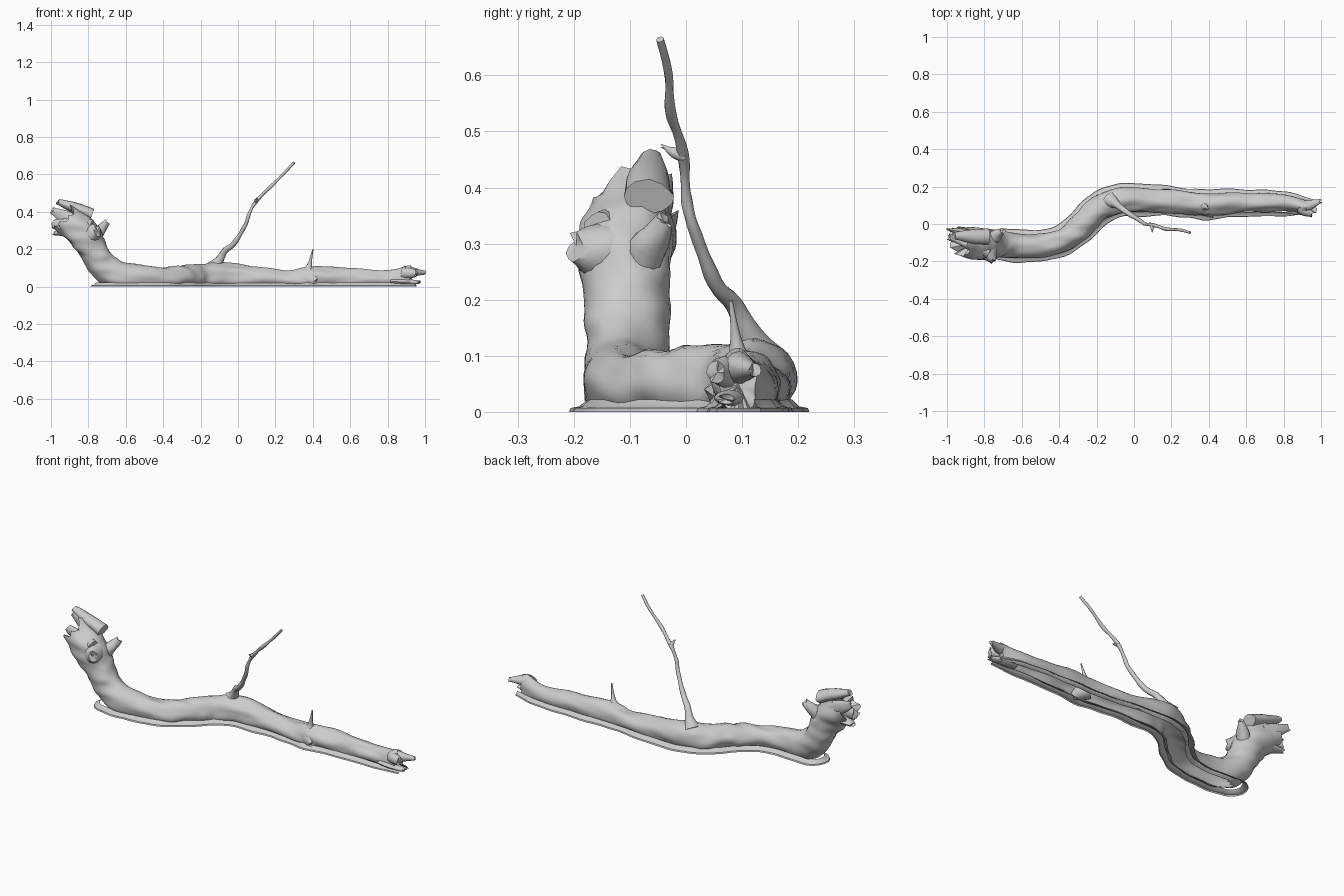
import bpy, bmesh, math, random
from mathutils import Vector, noise

if "Cube" in bpy.data.objects:
    bpy.data.objects.remove(bpy.data.objects["Cube"])

random.seed(4)
FLOOR = 0.006


def spline(pts, sub):
    """Catmull-Rom samples of (x, y, z, half width, half height) points."""
    out = []
    n = len(pts)
    for i in range(n - 1):
        quad = (pts[max(i - 1, 0)], pts[i], pts[i + 1], pts[min(i + 2, n - 1)])
        for s in range(sub):
            t = s / sub
            out.append([0.5 * (2 * q + (r - p) * t + (2 * p - 5 * q + 4 * r - w) * t * t
                               + (3 * q - p - 3 * r + w) * t ** 3) for p, q, r, w in zip(*quad)])
    out.append(list(pts[-1]))
    return out


def frames(samples):
    """Centre, tangent, side and up vectors for each sample."""
    cs = [Vector(s[:3]) for s in samples]
    res = []
    for i, c in enumerate(cs):
        t = (cs[min(i + 1, len(cs) - 1)] - cs[max(i - 1, 0)]).normalized()
        side = t.cross(Vector((0, 0, 1)) if abs(t.z) < 0.98 else Vector((0, 1, 0))).normalized()
        res.append((c, t, side, side.cross(t)))
    return res


def finish(name, bm):
    bmesh.ops.recalc_face_normals(bm, faces=bm.faces)
    me = bpy.data.meshes.new(name)
    bm.to_mesh(me)
    bm.free()
    ob = bpy.data.objects.new(name, me)
    bpy.context.collection.objects.link(ob)
    bpy.ops.object.select_all(action='DESELECT')
    ob.select_set(True)
    bpy.context.view_layer.objects.active = ob
    bpy.ops.object.shade_smooth_by_angle(angle=math.radians(50))


def tube(name, pts, sides=10, sub=4, rough=0.002, jag=(0, 0), hollow=0, grounded=False):
    """Gnarled tube along a path, with splintered (jag) ends and a recessed start (hollow)."""
    samples = spline(pts, sub)
    fr = frames(samples)
    last = len(samples) - 1
    bm = bmesh.new()
    rings = []
    for i, (s, (c, t, side, up)) in enumerate(zip(samples, fr)):
        ring = []
        for k in range(sides):
            a = 2 * math.pi * k / sides
            p = c + side * math.cos(a) * s[3] + up * math.sin(a) * s[4]
            p += (p - c).normalized() * noise.noise((p.x * 7, p.y * 22, p.z * 22)) * rough
            if i == 0:
                p -= t * random.uniform(-0.4, 1) * jag[0]
            if i == last:
                p += t * random.uniform(-0.4, 1) * jag[1]
            p.z = max(p.z, FLOOR)
            ring.append(bm.verts.new(p))
        rings.append(ring)
    for r0, r1 in zip(rings, rings[1:]):
        for k in range(sides):
            j = (k + 1) % sides
            bm.faces.new((r0[k], r0[j], r1[j], r1[k]))
    for ring, centre in ((rings[0], fr[0][0] + fr[0][1] * hollow), (rings[-1], fr[-1][0])):
        tip = bm.verts.new(centre)
        for k in range(sides):
            bm.faces.new((ring[k], ring[(k + 1) % sides], tip))
    if grounded:  # the log is open where it rests on the ground
        flat = [f for f in bm.faces if all(v.co.z < FLOOR + 1e-5 for v in f.verts)]
        bmesh.ops.delete(bm, geom=flat, context='FACES')
    finish(name, bm)


def stub(name, start, end, w, h):
    """Tapered splinter or knot between two points."""
    a, b = Vector(start), Vector(end)
    pts = [(*a.lerp(b, t), w * (1 - 0.6 * t * t), h * (1 - 0.5 * t * t)) for t in (0, 0.5, 1)]
    tube(name, pts, sides=12, rough=0.01, jag=(0, 0.012))


# Main log: raised part as (x, y, z, radius), resting part as (x, y, top, half width)
raised = [(-0.91, -0.095, 0.35, 0.077), (-0.83, -0.11, 0.285, 0.085),
          (-0.775, -0.105, 0.2, 0.074), (-0.725, -0.105, 0.115, 0.072)]
resting = [(-0.64, -0.115, 0.134, 0.068), (-0.52, -0.115, 0.118, 0.062),
           (-0.4, -0.095, 0.104, 0.062), (-0.3, -0.03, 0.11, 0.064),
           (-0.2, 0.07, 0.12, 0.066), (-0.1, 0.12, 0.132, 0.068),
           (0.02, 0.13, 0.115, 0.066), (0.25, 0.117, 0.09, 0.057),
           (0.39, 0.105, 0.104, 0.06), (0.6, 0.115, 0.1, 0.05),
           (0.8, 0.108, 0.088, 0.044), (0.92, 0.095, 0.108, 0.034)]
log = [(x, y, z, r, r * 1.04) for x, y, z, r in raised]
log += [(x, y, 0.44 * top, w, 0.56 * top) for x, y, top, w in resting]
tube("log", log, sides=28, sub=7, rough=0.012, jag=(0.045, 0.015), hollow=0.06, grounded=True)

# Splinters and knots at the raised broken end
stub("upper_splinter", (-0.78, -0.065, 0.385), (-0.96, -0.065, 0.452), 0.046, 0.028)
stub("front_splinter", (-0.78, -0.155, 0.31), (-0.985, -0.07, 0.335), 0.03, 0.052)
stub("rear_splinter", (-0.86, -0.05, 0.34), (-0.99, -0.03, 0.405), 0.022, 0.04)
stub("lower_splinter", (-0.86, -0.1, 0.29), (-0.98, -0.06, 0.285), 0.05, 0.025)
stub("raised_end_knot", (-0.8, -0.12, 0.28), (-0.755, -0.195, 0.293), 0.06, 0.058)
stub("rear_stub", (-0.76, -0.08, 0.27), (-0.705, -0.04, 0.34), 0.035, 0.035)

# Knots and prongs along the log and at its tip
stub("side_knot", (0.37, 0.1, 0.05), (0.42, 0.05, 0.028), 0.05, 0.042)
stub("tip_prong", (0.89, 0.09, 0.078), (0.995, 0.12, 0.075), 0.03, 0.028)
stub("tip_knot", (0.88, 0.085, 0.07), (0.95, 0.055, 0.07), 0.028, 0.03)
stub("low_splinter", (0.82, 0.09, 0.028), (0.965, 0.07, 0.022), 0.035, 0.018)

# Tall thin branch with a flared root, its side spur and the short twig
path = [(-0.125, 0.125, 0.1), (-0.1, 0.11, 0.14), (-0.07, 0.085, 0.19), (-0.02, 0.05, 0.232),
        (0.04, 0.013, 0.33), (0.06, 0, 0.39), (0.1, -0.005, 0.46), (0.18, -0.028, 0.54),
        (0.24, -0.03, 0.6), (0.3, -0.047, 0.664)]
branch = []
for i, p in enumerate(path):
    r = 0.015 - 0.0009 * i + 0.032 * math.exp(-1.1 * i)
    branch.append((*p, r, r))
tube("tall_branch", branch, sub=6, rough=0.004)
stub("branch_spur", (0.098, 0, 0.455), (0.097, -0.035, 0.47), 0.009, 0.009)
twig = []
for i in range(6):
    r = 0.01 - 0.0012 * i + 0.03 * math.exp(-1.2 * i)
    twig.append((0.375 + 0.005 * i, 0.095 - 0.003 * i, 0.08 + 0.0236 * i, r, r))
tube("short_twig", twig)

# Thin ground skirt around the foot of the log, rounded at the raised end
run = [(-0.7, -0.11, 0, 0.087, 0)]
run += [(x, y, 0, w + 0.022, 0) for x, y, top, w in resting[:-1]] + [(0.95, 0.095, 0, 0.038, 0)]
samples = spline(run, 6)
fr = frames(samples)
edge = [(f[0], f[2], s[3]) for s, f in zip(samples, fr)][::-1]
c, t, side, up = fr[0]
for k in range(1, 12):
    a = math.pi * k / 12
    edge.append((c, side * math.cos(a) - t * math.sin(a), samples[0][3]))
edge += [(f[0], -f[2], s[3]) for s, f in zip(samples, fr)]
bm = bmesh.new()
strips = []
for c, d, w in edge:
    w += noise.noise((c + d * 0.1) * 9) * 0.012
    rows = ((w, 0), (w * 0.97, 0.007), (w * 0.8, 0.01), (w * 0.66, 0.022))
    strips.append([bm.verts.new((c.x + d.x * r, c.y + d.y * r, z)) for r, z in rows])
for a, b in zip(strips, strips[1:]):
    for k in range(3):
        bm.faces.new((a[k], a[k + 1], b[k + 1], b[k]))
finish("ground_skirt", bm)
